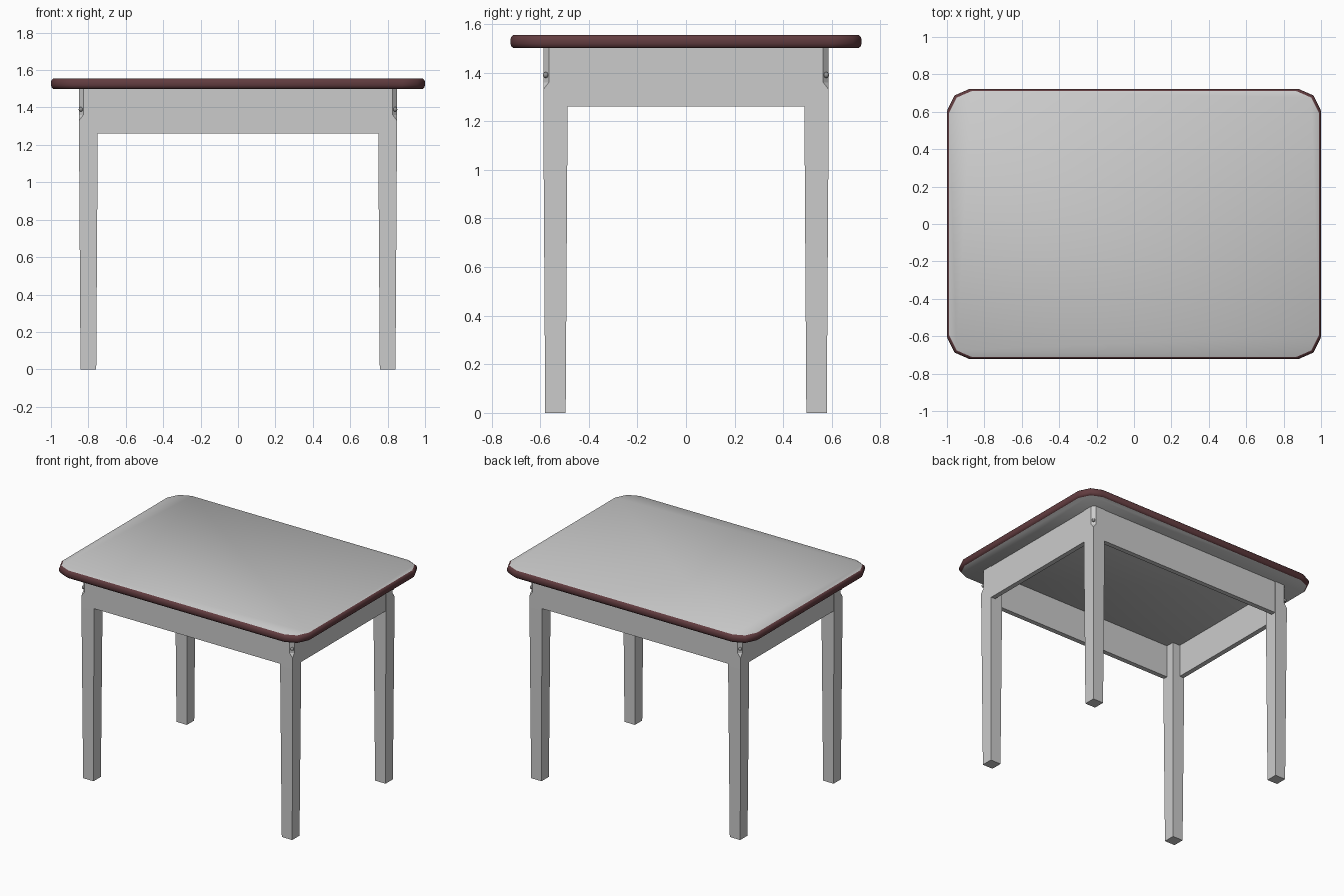
import bpy, bmesh
from mathutils import Vector

if "Cube" in bpy.data.objects:
    bpy.data.objects.remove(bpy.data.objects["Cube"])


def finish(bm, name, mats=(), smooth=False):
    bmesh.ops.remove_doubles(bm, verts=bm.verts, dist=1e-5)
    bmesh.ops.recalc_face_normals(bm, faces=bm.faces)
    me = bpy.data.meshes.new(name)
    bm.to_mesh(me)
    bm.free()
    for m in mats:
        me.materials.append(m)
    ob = bpy.data.objects.new(name, me)
    bpy.context.collection.objects.link(ob)
    if smooth:
        bpy.ops.object.select_all(action='DESELECT')
        ob.select_set(True)
        bpy.context.view_layer.objects.active = ob
        bpy.ops.object.shade_smooth_by_angle(angle=0.7)
    return ob


def loft(bm, rings):
    """Join rings of points with faces and cap both ends; returns caps."""
    vs = [[bm.verts.new(p) for p in r] for r in rings]
    n = len(vs[0])
    for a, b in zip(vs, vs[1:]):
        for i in range(n):
            j = (i + 1) % n
            bm.faces.new((a[i], a[j], b[j], b[i]))
    return [bm.faces.new(vs[0]), bm.faces.new(vs[-1])]


def material(name, col):
    m = bpy.data.materials.new(name)
    m.diffuse_color = (*col, 1)
    m.use_nodes = True
    m.node_tree.nodes["Principled BSDF"].inputs["Base Color"].default_value = m.diffuse_color
    return m


edge_mat = material("dark_red_edge", (0.12, 0.045, 0.05))
grey_mat = material("grey_laminate", (0.8, 0.8, 0.8))
bolt_mat = material("dark_metal", (0.3, 0.3, 0.3))

# Table top: clipped-corner outline with a rounded coloured edge
corner = [(1.0, 0.605), (0.96, 0.687), (0.88, 0.722)]
outline = []
for sx, sy in ((1, 1), (-1, 1), (-1, -1), (1, -1)):
    pts = corner if sx * sy > 0 else corner[::-1]
    outline += [(x * sx, y * sy) for x, y in pts]
profile = [(0.012, 1.5), (0.004, 1.507), (0, 1.519),
           (0, 1.536), (0.004, 1.548), (0.012, 1.555)]
bm = bmesh.new()
caps = loft(bm, [[(x * (1 - d), y * (1 - d / 0.722), z) for x, y in outline]
                 for d, z in profile])
for f in caps:
    f.material_index = 1
finish(bm, "table_top", (edge_mat, grey_mat), True)

# Tapered legs with a chamfered outer corner, each with a bolt
CX, CY = 0.80, 0.537


def section(z, h, c):
    return [(-h, -h, z), (h, -h, z), (h, h - c, z), (h - c, h, z), (-h, h, z)]


for sx, xn in ((1, "right"), (-1, "left")):
    for sy, yn in ((1, "back"), (-1, "front")):
        def place(p):
            return Vector(((CX + p[0]) * sx, (CY + p[1]) * sy, p[2]))
        rings = [section(0, 0.042, 0), section(1.25, 0.05, 0),
                 section(1.33, 0.05, 0), section(1.36, 0.05, 0.023),
                 section(1.5, 0.05, 0.023)]
        bm = bmesh.new()
        # the unchamfered sections share one outer corner point
        vs = {}

        def vert(p):
            key = tuple(round(c, 5) for c in p)
            if key not in vs:
                vs[key] = bm.verts.new(place(p))
            return vs[key]

        def face(pts):
            uniq = list(dict.fromkeys(vert(p) for p in pts))
            if len(uniq) > 2:
                bm.faces.new(uniq)

        for a, b in zip(rings, rings[1:]):
            for i in range(5):
                j = (i + 1) % 5
                face((a[i], a[j], b[j], b[i]))
        face(rings[0])
        face(rings[-1])
        finish(bm, f"{yn}_{xn}_leg")

        bm = bmesh.new()
        bmesh.ops.create_uvsphere(bm, u_segments=12, v_segments=8, radius=0.012)
        bmesh.ops.translate(bm, verts=bm.verts, vec=place((0.04, 0.04, 1.39)))
        finish(bm, f"{yn}_{xn}_bolt", (bolt_mat,), True)


# Apron rails between the legs
def rail(name, center, size):
    bm = bmesh.new()
    bmesh.ops.create_cube(bm, size=1)
    bmesh.ops.scale(bm, verts=bm.verts, vec=size)
    bmesh.ops.translate(bm, verts=bm.verts, vec=center)
    finish(bm, name)


T = 0.035
for s, yn, xn in ((1, "back", "right"), (-1, "front", "left")):
    rail(f"{yn}_rail", (0, s * (0.583 - T / 2), 1.38), (1.5, T, 0.24))
    rail(f"{xn}_rail", (s * (0.846 - T / 2), 0, 1.38), (T, 0.974, 0.24))
